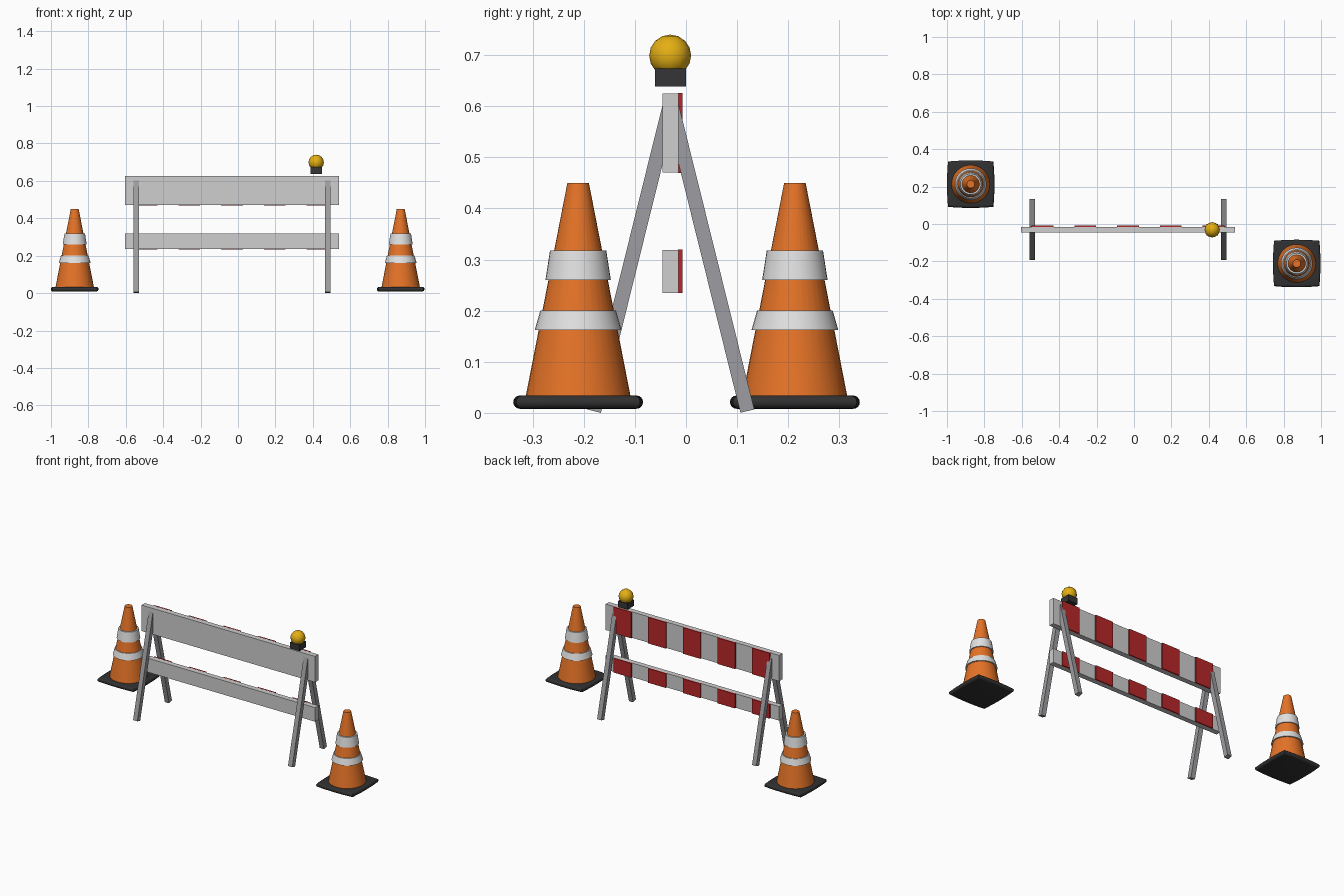
import bpy, bmesh, math
from mathutils import Vector, Matrix

if "Cube" in bpy.data.objects:
    bpy.data.objects.remove(bpy.data.objects["Cube"])


def material(name, rgb):
    m = bpy.data.materials.new(name)
    m.diffuse_color = (*rgb, 1)
    m.use_nodes = True
    m.node_tree.nodes["Principled BSDF"].inputs["Base Color"].default_value = m.diffuse_color
    return m


ORANGE = material("cone orange", (0.78, 0.17, 0.02))
BAND = material("reflective white", (0.75, 0.75, 0.75))
BOARD = material("board white", (0.62, 0.62, 0.62))
RED = material("stripe red", (0.48, 0.02, 0.022))
STEEL = material("leg grey", (0.34, 0.34, 0.36))
RUBBER = material("base black", (0.03, 0.03, 0.032))
HOUSING = material("lamp housing", (0.035, 0.035, 0.038))
AMBER = material("lamp amber", (0.78, 0.43, 0.007))


def finish(name, bm, mat, smooth=False):
    bmesh.ops.recalc_face_normals(bm, faces=bm.faces)
    me = bpy.data.meshes.new(name)
    bm.to_mesh(me)
    bm.free()
    me.materials.append(mat)
    ob = bpy.data.objects.new(name, me)
    bpy.context.collection.objects.link(ob)
    if smooth:
        bpy.ops.object.select_all(action='DESELECT')
        ob.select_set(True)
        bpy.context.view_layer.objects.active = ob
        bpy.ops.object.shade_smooth_by_angle(angle=math.radians(40))
    return ob


def box(name, lo, hi, mat):
    lo, hi = Vector(lo), Vector(hi)
    bm = bmesh.new()
    bmesh.ops.create_cube(bm, size=1, matrix=Matrix.Translation((lo + hi) / 2)
                          @ Matrix.Diagonal((*(hi - lo), 1)))
    return finish(name, bm, mat)


def beam(name, a, b, width, mat):
    a, b = Vector(a), Vector(b)
    d = b - a
    rot = Vector((0, 0, 1)).rotation_difference(d).to_matrix().to_4x4()
    bm = bmesh.new()
    bmesh.ops.create_cube(bm, size=1, matrix=Matrix.Translation((a + b) / 2) @ rot
                          @ Matrix.Diagonal((width, width, d.length, 1)))
    return finish(name, bm, mat)


def loft(name, rings, mat):
    """Closed skin through a stack of equal-length point rings."""
    bm = bmesh.new()
    vs = [[bm.verts.new(p) for p in r] for r in rings]
    n = len(vs[0])
    for a, b in zip(vs, vs[1:]):
        for i in range(n):
            j = (i + 1) % n
            bm.faces.new((a[i], a[j], b[j], b[i]))
    bm.faces.new(vs[0][::-1])
    bm.faces.new(vs[-1])
    return finish(name, bm, mat, True)


def circle(cx, cy, r, z, n=32):
    return [(cx + r * math.cos(2 * math.pi * i / n),
             cy + r * math.sin(2 * math.pi * i / n), z) for i in range(n)]


def bulged_square(cx, cy, half, z, n=6):
    pts = []
    for k in range(4):
        c, s = math.cos(k * math.pi / 2), math.sin(k * math.pi / 2)
        for i in range(n):
            t = -1 + 2 * i / n
            x, y = half * (1 - 0.045 * t * t), half * t * 0.955
            pts.append((cx + c * x - s * y, cy + s * x + c * y, z))
    return pts


# Traffic cones: rubber base, tapered body, two slipped-on bands
def cone(side, cx, cy):
    base = []
    for i in range(9):
        a = math.pi * (i / 8 - 0.5)
        base.append(bulged_square(cx, cy, 0.114 + 0.013 * math.cos(a),
                                  0.021 + 0.013 * math.sin(a)))
    loft(side + "_cone_base", base, RUBBER)
    for part, z0, r0, z1, r1, mat in (
            ("body", 0.03, 0.103, 0.45, 0.021, ORANGE),
            ("lower_band", 0.162, 0.085, 0.2, 0.074, BAND),
            ("upper_band", 0.26, 0.064, 0.318, 0.055, BAND)):
        loft(f"{side}_cone_{part}",
             [circle(cx, cy, r0, z0), circle(cx, cy, r1, z1)], mat)


cone("left", -0.873, 0.213)
cone("right", 0.87, -0.211)

# Barrier boards with red stripe plates on the back face
MID = -0.032
for name, z0, z1 in (("upper", 0.47, 0.625), ("lower", 0.235, 0.319)):
    box(name + "_board", (MID - 0.573, -0.046, z0), (MID + 0.573, -0.015, z1), BOARD)
    for k in range(5):
        x = MID + (k - 2) * 0.2285
        box(f"{name}_stripe_{k + 1}", (x - 0.058, -0.0155, z0 - 0.0005),
            (x + 0.058, -0.007, z1 + 0.0005), RED)

# A-frame legs
for side, x in (("left", MID - 0.512), ("right", MID + 0.512)):
    for end, y in (("front", -0.18), ("back", 0.12)):
        beam(f"{side}_{end}_leg", (x, y, 0.0035), (x, -0.03, 0.608), 0.028, STEEL)

# Warning lamp
box("lamp_housing", (0.387, -0.061, 0.638), (0.449, 0.0, 0.674), HOUSING)
bm = bmesh.new()
bmesh.ops.create_uvsphere(bm, u_segments=12, v_segments=8, radius=0.041,
                          matrix=Matrix.Translation((0.418, -0.031, 0.699)))
finish("lamp_globe", bm, AMBER, True)
